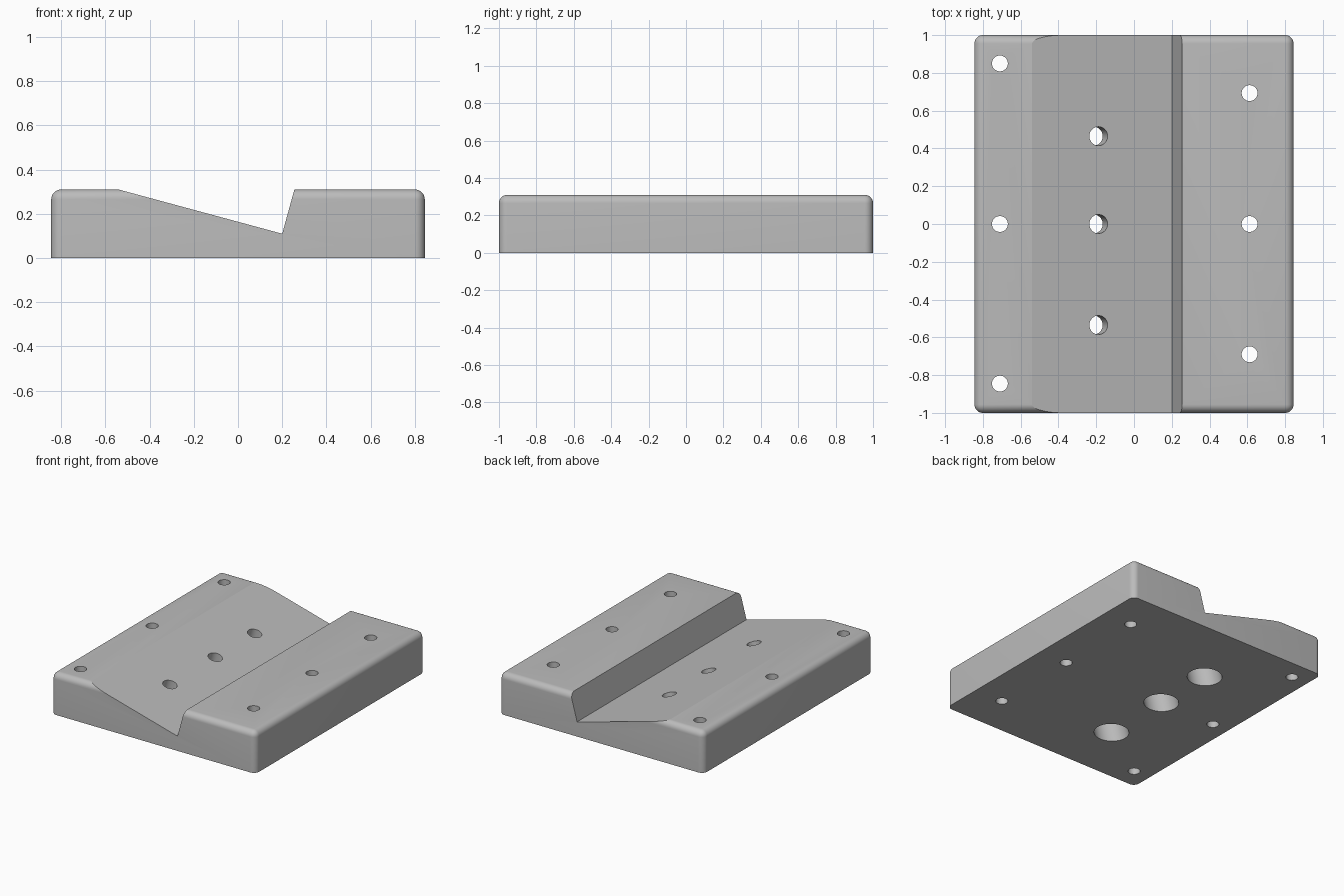
import bpy, bmesh, math
from mathutils import Matrix, Vector

if "Cube" in bpy.data.objects:
    bpy.data.objects.remove(bpy.data.objects["Cube"])

WIDTH, LENGTH, HEIGHT, ROUND = 1.69, 2.0, 0.31, 0.045
FLOOR = Vector((0.2, 0, 0.11))            # bottom of the V groove
RAMP_START, WALL_TOP = -0.54, 0.255
SLOPE = math.atan2(HEIGHT - FLOOR.z, FLOOR.x - RAMP_START)

grey = bpy.data.materials.new("plain grey")
grey.use_nodes = True
colour = (0.5, 0.5, 0.5, 1)
grey.diffuse_color = colour
grey.node_tree.nodes["Principled BSDF"].inputs["Base Color"].default_value = colour


def make_object(name, bm):
    bmesh.ops.recalc_face_normals(bm, faces=bm.faces)
    mesh = bpy.data.meshes.new(name)
    bm.to_mesh(mesh)
    bm.free()
    mesh.materials.append(grey)
    obj = bpy.data.objects.new(name, mesh)
    bpy.context.collection.objects.link(obj)
    return obj


def cylinder(name, centre, radius, depth, tilt=0):
    bm = bmesh.new()
    place = Matrix.Translation(centre) @ Matrix.Rotation(tilt, 4, "Y")
    bmesh.ops.create_cone(bm, cap_ends=True, segments=48, radius1=radius,
                          radius2=radius, depth=depth, matrix=place)
    return make_object(name, bm)


# Block with rounded upright corners and rounded top rim
bm = bmesh.new()
bmesh.ops.create_cube(bm, matrix=Matrix.Translation((0, 0, HEIGHT / 2))
                      @ Matrix.Diagonal((WIDTH, LENGTH, HEIGHT, 1)))
rim = [e for e in bm.edges if max(v.co.z for v in e.verts) > HEIGHT / 2]
bmesh.ops.bevel(bm, geom=rim, offset=ROUND, segments=8, profile=0.5, affect="EDGES")
block = make_object("grooved_block", bm)

# V groove, with both flanks continued above the block
bm = bmesh.new()
over = 0.2
flank = over * (WALL_TOP - FLOOR.x) / (HEIGHT - FLOOR.z)
profile = [(FLOOR.x, FLOOR.z), (WALL_TOP + flank, HEIGHT + over),
           (RAMP_START - over / math.tan(SLOPE), HEIGHT + over)]
face = bm.faces.new([bm.verts.new((x, -1.2, z)) for x, z in profile])
swept = bmesh.ops.extrude_face_region(bm, geom=[face])["geom"]
bmesh.ops.translate(bm, vec=(0, 2.4, 0),
                    verts=[g for g in swept if isinstance(g, bmesh.types.BMVert)])
cutters = [make_object("groove_cutter", bm)]

# Upright screw holes
for x, rows in ((-0.71, (-0.845, 0, 0.85)), (0.612, (-0.69, 0, 0.693))):
    for y in rows:
        cutters.append(cylinder("screw_hole_cutter", (x, y, HEIGHT / 2), 0.042, 1))

# Bores square to the ramp, widened from below
axis = Vector((math.sin(SLOPE), 0, math.cos(SLOPE)))
for y in (-0.535, 0, 0.465):
    mouth = Vector((-0.188, y, HEIGHT - (-0.188 - RAMP_START) * math.tan(SLOPE)))
    cutters.append(cylinder("bore_cutter", mouth - axis * 0.05, 0.05, 0.3, SLOPE))
    cutters.append(cylinder("counterbore_cutter", mouth - axis * 0.3, 0.118, 0.4, SLOPE))

# Cut everything out, then discard the cutters
for cutter in cutters:
    cutter.hide_render = True
    cut = block.modifiers.new(cutter.name, "BOOLEAN")
    cut.operation, cut.solver, cut.object = "DIFFERENCE", "EXACT", cutter
bpy.context.view_layer.update()
result = bpy.data.meshes.new_from_object(
    block.evaluated_get(bpy.context.evaluated_depsgraph_get()))
block.modifiers.clear()
block.data = result
for cutter in cutters:
    bpy.data.objects.remove(cutter)

# Smooth fillets and bores, sharp elsewhere
bpy.ops.object.select_all(action="DESELECT")
block.select_set(True)
bpy.context.view_layer.objects.active = block
bpy.ops.object.shade_smooth_by_angle(angle=math.radians(14))
